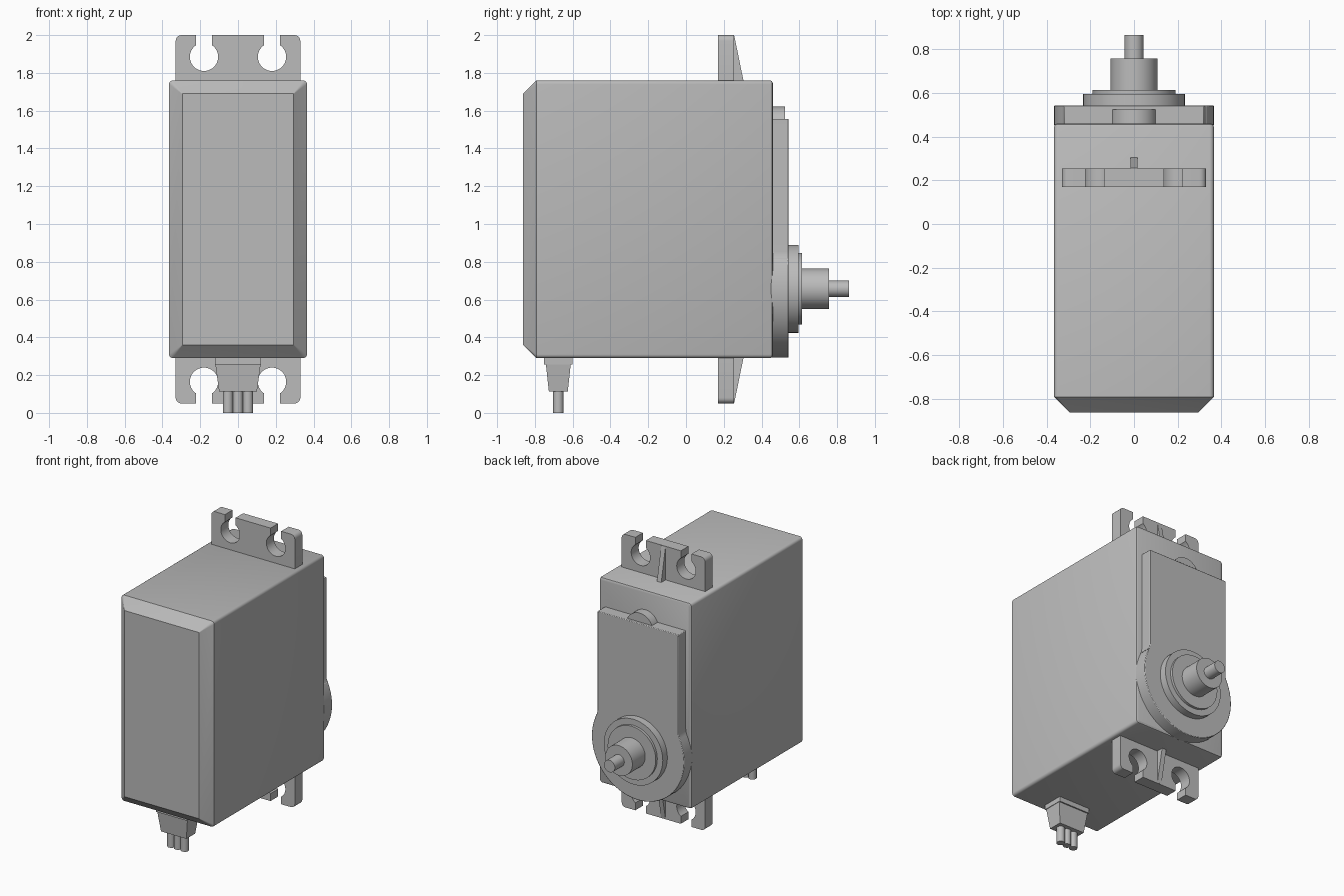
import bpy, bmesh, math
from mathutils import Vector

if "Cube" in bpy.data.objects:
    bpy.data.objects.remove(bpy.data.objects["Cube"])

grey = bpy.data.materials.new("plain grey")
grey.diffuse_color = (0.5, 0.5, 0.5, 1)
grey.use_nodes = True
grey.node_tree.nodes["Principled BSDF"].inputs["Base Color"].default_value = grey.diffuse_color


def finish(name, bm, bevel=0.0, smooth=True):
    bmesh.ops.recalc_face_normals(bm, faces=bm.faces)
    me = bpy.data.meshes.new(name)
    bm.to_mesh(me)
    bm.free()
    ob = bpy.data.objects.new(name, me)
    bpy.context.collection.objects.link(ob)
    me.materials.append(grey)
    bpy.ops.object.select_all(action='DESELECT')
    ob.select_set(True)
    bpy.context.view_layer.objects.active = ob
    if bevel:
        m = ob.modifiers.new("soft edges", 'BEVEL')
        m.width, m.segments = bevel, 2
        m.limit_method, m.angle_limit = 'ANGLE', math.radians(40)
    if smooth:
        bpy.ops.object.shade_smooth_by_angle(angle=math.radians(32))
    return ob


def loft(name, rings, **kw):
    """Skin closed rings of equal point count and cap both ends."""
    bm = bmesh.new()
    vs = [[bm.verts.new(p) for p in r] for r in rings]
    n = len(vs[0])
    for a, b in zip(vs, vs[1:]):
        for i in range(n):
            bm.faces.new((a[i], a[(i + 1) % n], b[(i + 1) % n], b[i]))
    bm.faces.new(vs[0])
    bm.faces.new(vs[-1])
    return finish(name, bm, **kw)


def arc(cx, cz, r, a0, a1, n):
    return [(cx + r * math.cos(math.radians(a0 + (a1 - a0) * i / n)),
             cz + r * math.sin(math.radians(a0 + (a1 - a0) * i / n))) for i in range(n + 1)]


def extrude_y(name, pts, y0, y1, **kw):
    return loft(name, [[(x, y, z) for x, z in pts] for y in (y0, y1)], **kw)


def disc(name, z, r, y0, y1, n=48):
    return extrude_y(name, arc(0, z, r, 0, 360, n)[:-1], y0, y1)


# Main case: rounded box with a chamfered front
def case_ring(y, inset, r):
    hx, hz, zc = 0.365 - inset, 0.735 - inset, 1.025
    pts = []
    for sx, sz, a in ((1, 1, 0), (-1, 1, 90), (-1, -1, 180), (1, -1, 270)):
        pts += arc(sx * (hx - r), zc + sz * (hz - r), r, a, a + 90, 4)
    return [(x, y, z) for x, z in pts]


loft("case", [case_ring(-0.862, 0.07, 0.002), case_ring(-0.792, 0, 0.02),
              case_ring(0.445, 0, 0.02), case_ring(0.455, 0.004, 0.018),
              case_ring(0.46, 0.014, 0.014)])

# Gear cover: round bottom blended into a straight upper plate
ZC, R, W, F = 0.657, 0.365, 0.32, 0.1
dz = math.sqrt((R + F) ** 2 - (W + F) ** 2)
t = math.degrees(math.atan2(dz, W + F))
cover = arc(0, ZC, R, -180 - t, t, 56)
cover += arc(W + F, ZC + dz, F, 180 + t, 180, 6)
cover += [(W, 1.557), (-W, 1.557)]
cover += arc(-W - F, ZC + dz, F, 0, -t, 6)[:-1]
extrude_y("gear_cover", cover, 0.45, 0.543, bevel=0.012)
disc("idler_boss", 1.515, 0.106, 0.45, 0.523)

# Output shaft stack
for name, r, y0, y1 in (("bearing_flange", 0.233, 0.54, 0.595),
                        ("bearing_ring", 0.19, 0.59, 0.613),
                        ("output_hub", 0.107, 0.61, 0.758),
                        ("output_shaft", 0.043, 0.75, 0.864)):
    disc(name, ZC, r, y0, y1)

# Mounting tabs with open keyhole slots, and their ribs
HX, HH, HR, SW, TOP, CR = 0.18, 0.125, 0.075, 0.042, 0.24, 0.03
gap = math.degrees(math.asin(SW / HR))


def half_tab():
    pts = [(HX - SW, TOP)]
    pts += arc(HX, HH, HR, 90 + gap, 450 - gap, 28)
    pts += [(HX + SW, TOP)]
    pts += arc(0.33 - CR, TOP - CR, CR, 90, 0, 5)
    return pts + [(0.33, -0.02)]


right = half_tab()
outline = right + [(-x, h) for x, h in reversed(right)]
for label, base, s in (("upper", 1.76, 1), ("lower", 0.29, -1)):
    extrude_y(label + "_mounting_tab", [(x, base + s * h) for x, h in outline], 0.17, 0.255)
    rib = [(0.24, -0.02), (0.308, -0.02), (0.304, 0), (0.256, TOP - 0.005), (0.24, TOP - 0.005)]
    loft(label + "_tab_rib", [[(x, y, base + s * h) for y, h in rib] for x in (-0.017, 0.017)],
         smooth=False)


# Cable strain relief and three wires under the case
def rect(hx, hy, z):
    return [(sx * hx, -0.676 + sy * hy, z) for sx, sy in ((1, 1), (-1, 1), (-1, -1), (1, -1))]


loft("cable_collar", [rect(0.123, 0.075, 0.31), rect(0.123, 0.075, 0.256)], smooth=False)
loft("strain_relief", [rect(0.12, 0.066, 0.26), rect(0.1, 0.05, 0.112)], smooth=False)
for i, label in enumerate(("left", "middle", "right")):
    c = arc((i - 1) * 0.053, -0.676, 0.027, 0, 360, 20)[:-1]
    loft(label + "_wire", [[(x, y, z) for x, y in c] for z in (0, 0.13)])
